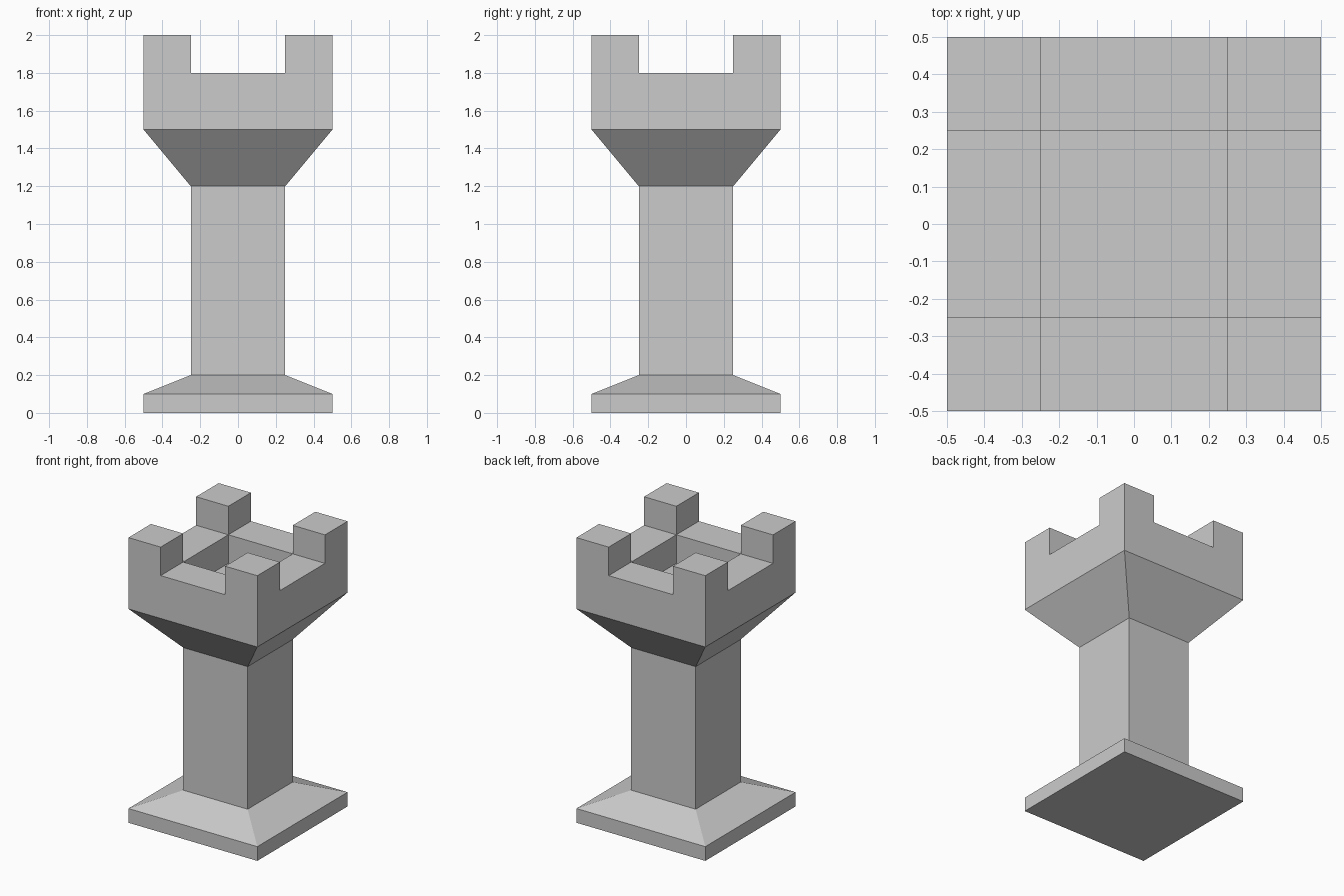
import bpy, bmesh, math
from mathutils import Matrix

if "Cube" in bpy.data.objects:
    bpy.data.objects.remove(bpy.data.objects["Cube"])

bm = bmesh.new()


def raise_face(face, dz):
    # Push one face straight up or down, walling its sides
    new = bmesh.ops.extrude_discrete_faces(bm, faces=[face])["faces"][0]
    bmesh.ops.translate(bm, verts=new.verts[:], vec=(0, 0, dz))


# Rim: a 3 x 3 grid with its inner lines at +-0.25
bmesh.ops.create_grid(bm, x_segments=3, y_segments=3, size=0.5,
                      matrix=Matrix.Translation((0, 0, 1.8)))
for v in bm.verts:
    for i in (0, 1):
        if abs(v.co[i]) < 0.4:
            v.co[i] = math.copysign(0.25, v.co[i])
rim_edges = [e for e in bm.edges if e.is_boundary]

# Corner battlements and the sunken centre
for face in bm.faces[:]:
    c = face.calc_center_median()
    outer = (abs(c.x) > 0.3) + (abs(c.y) > 0.3)
    if outer == 2:
        raise_face(face, 0.2)
    elif outer == 0:
        raise_face(face, -0.2)

# Outer walls: head, flare, shaft and foot, as (half width, height)
half = 0.5
edges = rim_edges
for r, z in [(0.5, 1.5), (0.25, 1.2), (0.25, 0.2), (0.5, 0.1), (0.5, 0)]:
    geom = bmesh.ops.extrude_edge_only(bm, edges=edges)["geom"]
    edges = [g for g in geom if isinstance(g, bmesh.types.BMEdge)]
    for v in {v for e in edges for v in e.verts}:
        v.co = (v.co.x * r / half, v.co.y * r / half, z)
    half = r

# Underside, then merge flat neighbours into clean panels
bmesh.ops.holes_fill(bm, edges=edges, sides=0)
bmesh.ops.dissolve_limit(bm, angle_limit=math.radians(1),
                         verts=bm.verts[:], edges=bm.edges[:])
bmesh.ops.recalc_face_normals(bm, faces=bm.faces[:])

mesh = bpy.data.meshes.new("tower")
bm.to_mesh(mesh)
bm.free()
bpy.context.collection.objects.link(bpy.data.objects.new("tower", mesh))
